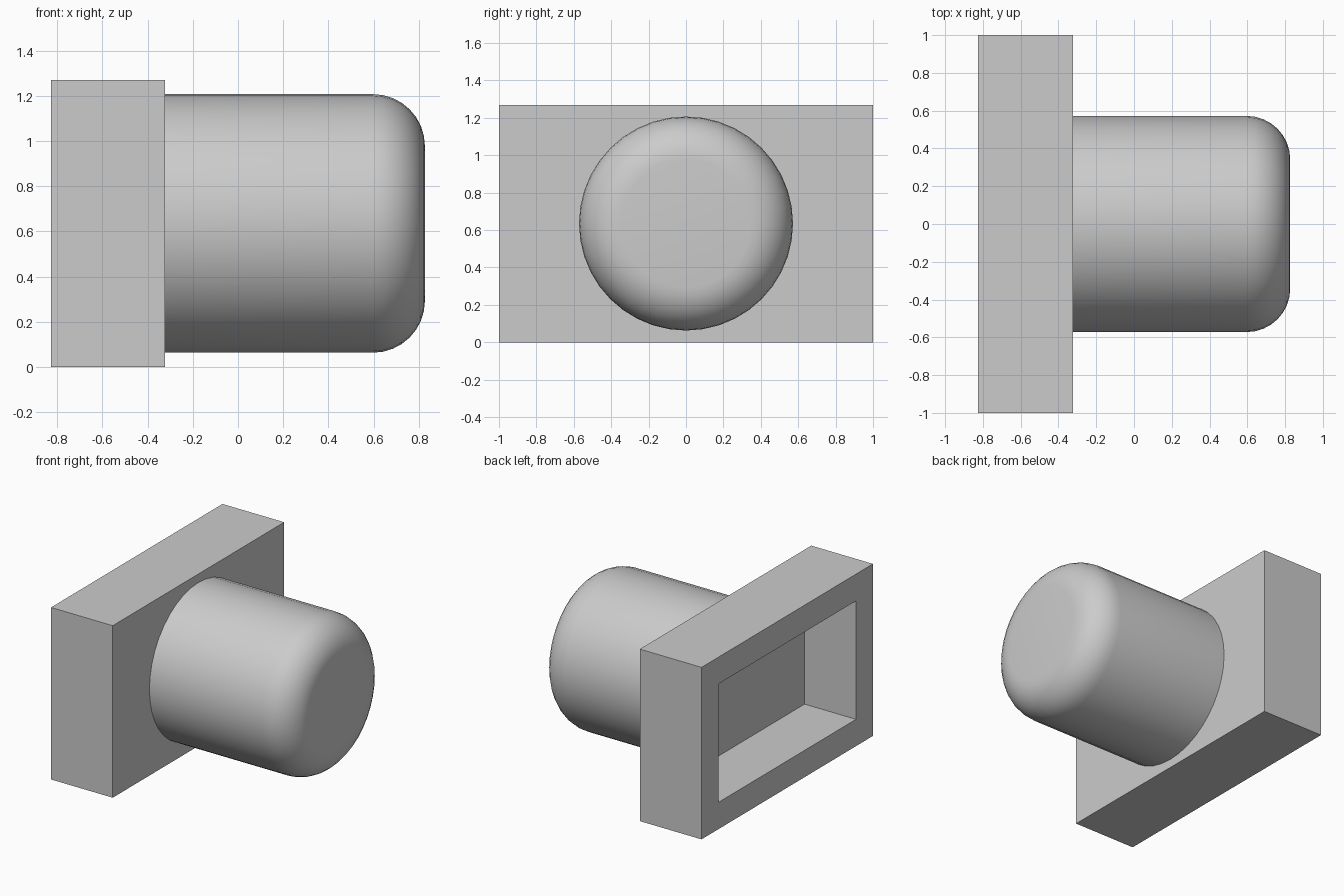
import bpy, bmesh, math
from mathutils import Matrix, Vector

cube = bpy.data.objects.get("Cube")
if cube:
    bpy.data.objects.remove(cube, do_unlink=True)

grey = bpy.data.materials.new("plain grey")
grey.use_nodes = True
colour = (0.6, 0.6, 0.6, 1)
grey.diffuse_color = colour
grey.node_tree.nodes["Principled BSDF"].inputs["Base Color"].default_value = colour

HEIGHT = 1.27
BACK, JOINT, TIP = -0.827, -0.323, 0.827
MID = HEIGHT / 2


def finish(bm, name):
    bmesh.ops.recalc_face_normals(bm, faces=bm.faces)
    mesh = bpy.data.meshes.new(name)
    bm.to_mesh(mesh)
    bm.free()
    mesh.materials.append(grey)
    obj = bpy.data.objects.new(name, mesh)
    bpy.context.collection.objects.link(obj)
    return obj


# Base block with a rectangular pocket in its outer face
bm = bmesh.new()
bmesh.ops.create_cube(bm, size=1)
bmesh.ops.scale(bm, vec=(JOINT - BACK, 2, HEIGHT), verts=bm.verts)
bmesh.ops.translate(bm, vec=((JOINT + BACK) / 2, 0, MID), verts=bm.verts)
bm.normal_update()
outer = min(bm.faces, key=lambda f: f.calc_center_median().x)
bmesh.ops.inset_region(bm, faces=[outer], thickness=0.28)
floor = bmesh.ops.extrude_face_region(bm, geom=[outer])
bmesh.ops.delete(bm, geom=[outer], context="FACES_ONLY")
floor_verts = [v for v in floor["geom"] if isinstance(v, bmesh.types.BMVert)]
bmesh.ops.translate(bm, vec=(0.42, 0, 0), verts=floor_verts)
finish(bm, "base_block")

# Round knob: spun profile with a rounded rim
RADIUS, FILLET, STEPS, SIDES = 0.572, 0.23, 8, 40
profile = [(JOINT, 0), (JOINT, RADIUS)]
for i in range(STEPS + 1):
    a = math.pi / 2 * (1 - i / STEPS)
    profile.append((TIP - FILLET + FILLET * math.cos(a),
                    RADIUS - FILLET + FILLET * math.sin(a)))

bm = bmesh.new()
rings = []
for x, r in profile[1:]:
    rings.append([bm.verts.new((x, r * math.cos(2 * math.pi * k / SIDES),
                                MID + r * math.sin(2 * math.pi * k / SIDES)))
                  for k in range(SIDES)])
for a, b in zip(rings, rings[1:]):
    for k in range(SIDES):
        n = (k + 1) % SIDES
        bm.faces.new((a[k], a[n], b[n], b[k]))
bm.faces.new(rings[0])
bm.faces.new(rings[-1])
knob = finish(bm, "round_knob")

bpy.ops.object.select_all(action="DESELECT")
knob.select_set(True)
bpy.context.view_layer.objects.active = knob
bpy.ops.object.shade_smooth_by_angle(angle=math.radians(35))
